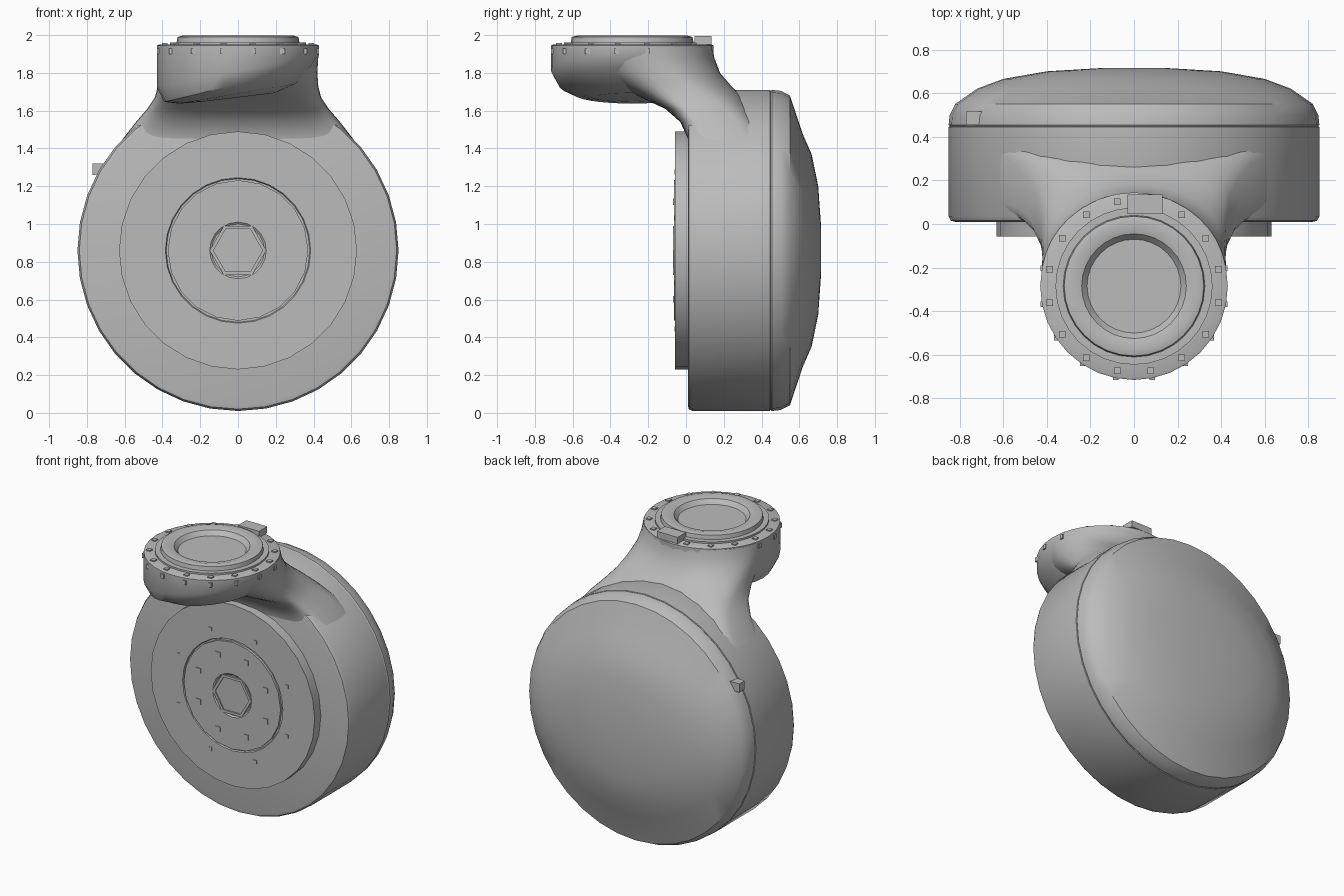
import bpy, bmesh, math
from mathutils import Matrix, Vector

cube = bpy.data.objects.get("Cube")
if cube:
    bpy.data.objects.remove(cube, do_unlink=True)

grey = bpy.data.materials.new("metal grey")
grey.use_nodes = True
colour = (0.5, 0.5, 0.5, 1)
grey.diffuse_color = colour
grey.node_tree.nodes["Principled BSDF"].inputs["Base Color"].default_value = colour

DRUM = Vector((0, 0, 0.86))
CUP = Vector((0, -0.285, 0))
TURN = Matrix.Rotation(-math.pi / 2, 3, "X")   # local z becomes world y


def loft(name, rings, angle=35):
    """Skin a list of closed rings and cap both ends."""
    bm = bmesh.new()
    loops = [[bm.verts.new(p) for p in ring] for ring in rings]
    n = len(loops[0])
    for a, b in zip(loops, loops[1:]):
        for i in range(n):
            j = (i + 1) % n
            bm.faces.new((a[i], a[j], b[j], b[i]))
    bm.faces.new(loops[0])
    bm.faces.new(loops[-1])
    bmesh.ops.recalc_face_normals(bm, faces=bm.faces)
    mesh = bpy.data.meshes.new(name)
    bm.to_mesh(mesh)
    bm.free()
    mesh.materials.append(grey)
    ob = bpy.data.objects.new(name, mesh)
    bpy.context.collection.objects.link(ob)
    bpy.ops.object.select_all(action="DESELECT")
    ob.select_set(True)
    bpy.context.view_layer.objects.active = ob
    bpy.ops.object.shade_smooth_by_angle(angle=math.radians(angle))
    return ob


def circle(r, h, n=36):
    return [Vector((r * math.cos(2 * math.pi * i / n),
                    r * math.sin(2 * math.pi * i / n), h)) for i in range(n)]


def drum_part(name, profile, n=36, squash=1.0):
    """Lathe (radius, y) pairs around the drum axis."""
    rings = []
    for r, y in profile:
        k = squash if r < 0.8 else 1
        ring = [TURN @ p for p in circle(r, y, n)]
        rings.append([Vector((p.x, p.y, p.z * k)) + DRUM for p in ring])
    return loft(name, rings)


def cup_part(name, profile, n=32):
    """Lathe (radius, z) pairs around the upright socket axis."""
    return loft(name, [[p + CUP for p in circle(r, z, n)] for r, z in profile])


def box(name, centre, size):
    x, y, z = (s / 2 for s in size)
    c = Vector(centre)
    return loft(name, [[c + Vector(p) for p in
                        ((-x, -y, h), (x, -y, h), (x, y, h), (-x, y, h))] for h in (-z, z)])


# Drum housing and its domed back cover
drum_part("drum_housing", [(0.82, 0.01), (0.84, 0.015), (0.85, 0.035), (0.85, 0.445), (0.84, 0.45)])
drum_part("back_cover", [(0.84, 0.44), (0.85, 0.455), (0.845, 0.5), (0.82, 0.55),
                         (0.72, 0.62), (0.6, 0.665), (0.4, 0.7), (0.15, 0.715)], squash=0.85)

# Front plate, hub and hexagonal centre
drum_part("front_plate", [(0.63, 0.03), (0.63, -0.058), (0.385, -0.058),
                          (0.38, -0.048), (0.1, -0.048)], 28)
drum_part("front_hub", [(0.372, -0.04), (0.372, -0.064), (0.15, -0.064), (0.14, -0.056)], 20)
drum_part("hex_centre", [(0.15, -0.055), (0.15, -0.068), (0.13, -0.068), (0.13, -0.06)], 6)


# Neck blending the drum into the socket: z, half width, front y, back y, squareness
def section(z, w, front, back, power, n=40):
    ring = []
    for i in range(n):
        a = 2 * math.pi * i / n
        c, s = math.cos(a), math.sin(a)
        ring.append(Vector((w * math.copysign(abs(c) ** (2 / power), c),
                            (front + back) / 2 + (back - front) / 2
                            * math.copysign(abs(s) ** (2 / power), s), z)))
    return ring


loft("neck", [section(*row) for row in (
    (1.15, 0.77, 0.02, 0.43, 8), (1.3, 0.71, 0.015, 0.43, 7), (1.45, 0.61, 0.01, 0.41, 6),
    (1.54, 0.54, -0.03, 0.38, 5), (1.61, 0.48, -0.11, 0.34, 4), (1.67, 0.44, -0.24, 0.3, 3.2),
    (1.73, 0.425, -0.36, 0.24, 2.6), (1.8, 0.42, -0.5, 0.18, 2.2),
    (1.88, 0.425, -0.6, 0.15, 2), (1.94, 0.425, -0.65, 0.14, 2))], 50)


# Socket with a slanted, rounded underside
def slanted(r, z, slope):
    return [p + CUP + Vector((0, 0, slope * p.x)) for p in circle(r, z, 32)]


loft("socket", [slanted(0.2, 1.67, 0.12), slanted(0.31, 1.69, 0.17), slanted(0.39, 1.74, 0.24),
                slanted(0.43, 1.81, 0.2), slanted(0.43, 1.945, 0),
                slanted(0.42, 1.95, 0), slanted(0.3, 1.95, 0)])

# Stepped rings on top of the socket around a shallow recess
cup_part("socket_ring", [(0.36, 1.94), (0.36, 1.962), (0.325, 1.962), (0.32, 1.99),
                         (0.29, 1.998), (0.24, 1.985), (0.215, 1.955), (0.1, 1.955)])

# Bolt heads: socket rim, socket wall, hub, front plate and cover
for i in range(16):
    a = 2 * math.pi * (i + 0.5) / 16
    d = Vector((math.cos(a), math.sin(a), 0))
    box("rim_bolt", CUP + d * 0.395 + Vector((0, 0, 1.952)), (0.03, 0.03, 0.012))
    if d.y < 0.5:
        box("wall_bolt", CUP + d * 0.425 + Vector((0, 0, 1.915)), (0.025, 0.025, 0.03))
for i in range(8):
    a = 2 * math.pi * (i + 0.5) / 8
    d = Vector((math.cos(a), 0, math.sin(a)))
    box("hub_bolt", DRUM + d * 0.28 + Vector((0, -0.064, 0)), (0.035, 0.01, 0.035))
    box("plate_bolt", DRUM + d * 0.45 + Vector((0, -0.058, 0)), (0.025, 0.008, 0.025))

# Small clips on the socket and cover
box("socket_clip", (0.05, 0.09, 1.972), (0.16, 0.09, 0.045))
box("cover_clip", (-0.73, 0.485, 1.29), (0.08, 0.06, 0.06))
